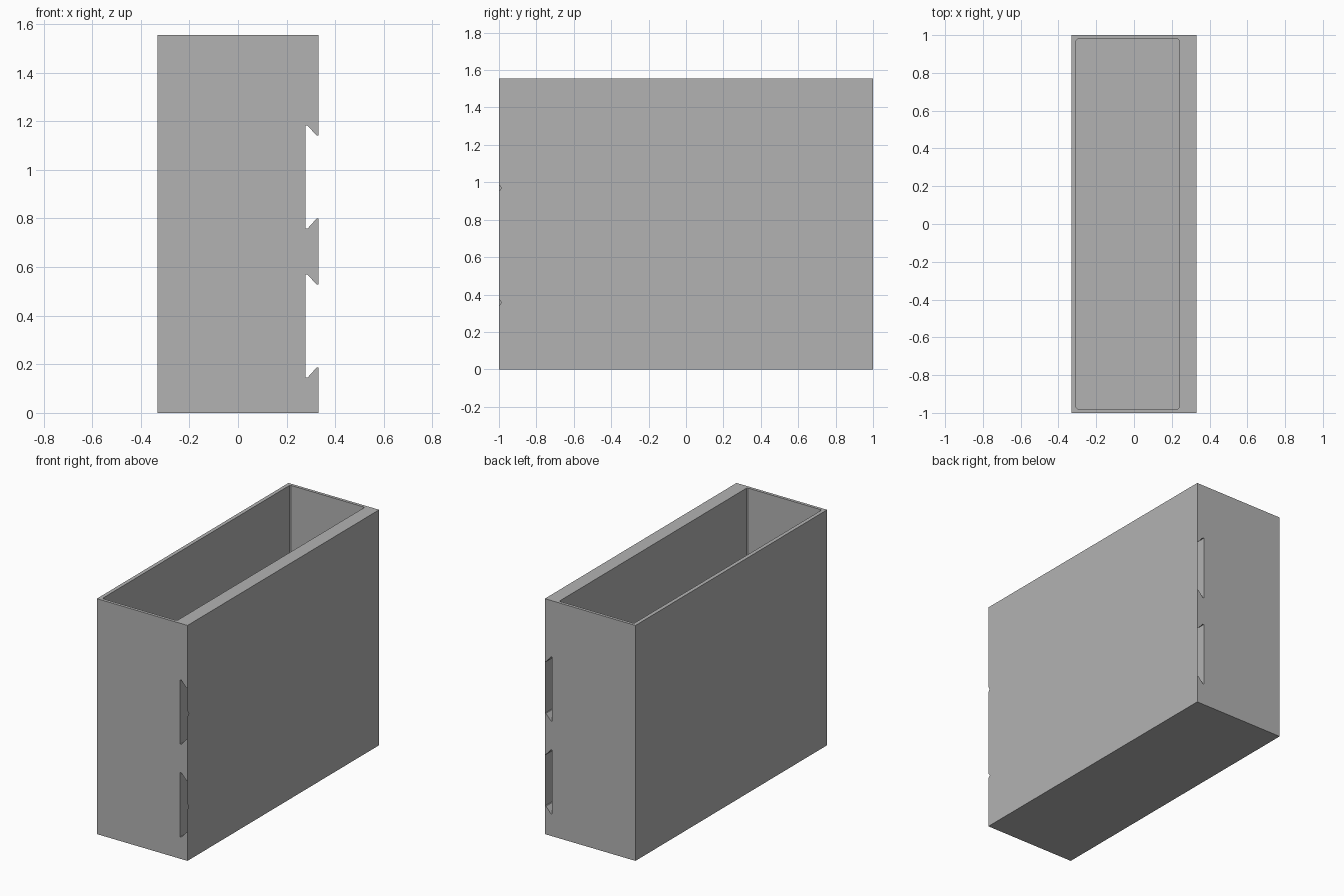
import bpy, bmesh

if "Cube" in bpy.data.objects:
    bpy.data.objects.remove(bpy.data.objects["Cube"])

HX, HY, H = 0.331, 1.0, 1.555       # half width, half length, height
SLOT_X = 0.278                      # floor of the side channels
SLOTS = (0.357, 0.97)               # channel centre heights
INNER, OUTER = 0.212, 0.171         # channel half heights: floor, mouth

grey = bpy.data.materials.new("grey")
grey.diffuse_color = (0.45, 0.45, 0.45, 1)
grey.use_nodes = True
grey.node_tree.nodes["Principled BSDF"].inputs["Base Color"].default_value = grey.diffuse_color


def make(name, bm):
    bmesh.ops.recalc_face_normals(bm, faces=bm.faces)
    mesh = bpy.data.meshes.new(name)
    bm.to_mesh(mesh)
    bm.free()
    mesh.materials.append(grey)
    obj = bpy.data.objects.new(name, mesh)
    bpy.context.collection.objects.link(obj)
    return obj


def prism(name, points, direction):
    """Extrude a closed polygon along a direction."""
    bm = bmesh.new()
    face = bm.faces.new([bm.verts.new(p) for p in points])
    result = bmesh.ops.extrude_face_region(bm, geom=[face], use_keep_orig=True)
    moved = [v for v in result["geom"] if isinstance(v, bmesh.types.BMVert)]
    bmesh.ops.translate(bm, verts=moved, vec=direction)
    return make(name, bm)


# Bin body: end profile with two dovetail channels, run along the length
profile = [(-HX, 0), (HX, 0)]
for z in SLOTS:
    lower = [(HX, -OUTER), (HX - 0.008, -OUTER),
             (SLOT_X + 0.008, -INNER), (SLOT_X, -INNER)]
    profile += [(x, z + dz) for x, dz in lower]
    profile += [(x, z - dz) for x, dz in reversed(lower)]
profile += [(HX, H), (-HX, H)]
body = prism("bin_body", [(x, -HY, z) for x, z in profile], (0, 2 * HY, 0))

# Cavity with slightly clipped vertical corners, open at the top
x0, x1, y1, c, floor = -0.306, 0.24, 0.98, 0.008, 0.025
outline = [(x0 + c, -y1), (x1 - c, -y1), (x1, c - y1), (x1, y1 - c),
           (x1 - c, y1), (x0 + c, y1), (x0, y1 - c), (x0, c - y1)]
cutter = prism("cavity_cutter", [(x, y, floor) for x, y in outline], (0, 0, H))
cutter.hide_render = True
cutter.hide_set(True)
cut = body.modifiers.new("cavity", "BOOLEAN")
cut.operation, cut.solver, cut.object = "DIFFERENCE", "EXACT", cutter

# Paper-thin skins closing the channel mouths, nicked at the front end
for label, z in zip(("lower", "upper"), SLOTS):
    bm = bmesh.new()
    loop = [(-HY, -OUTER), (HY, -OUTER), (HY, OUTER), (-HY, OUTER),
            (-HY, 0.018), (-HY + 0.014, 0), (-HY, -0.018)]
    bm.faces.new([bm.verts.new((HX, y, z + dz)) for y, dz in loop])
    skin = make(label + "_channel_skin", bm)
    if skin.data.polygons[0].normal.x < 0:
        skin.data.flip_normals()
